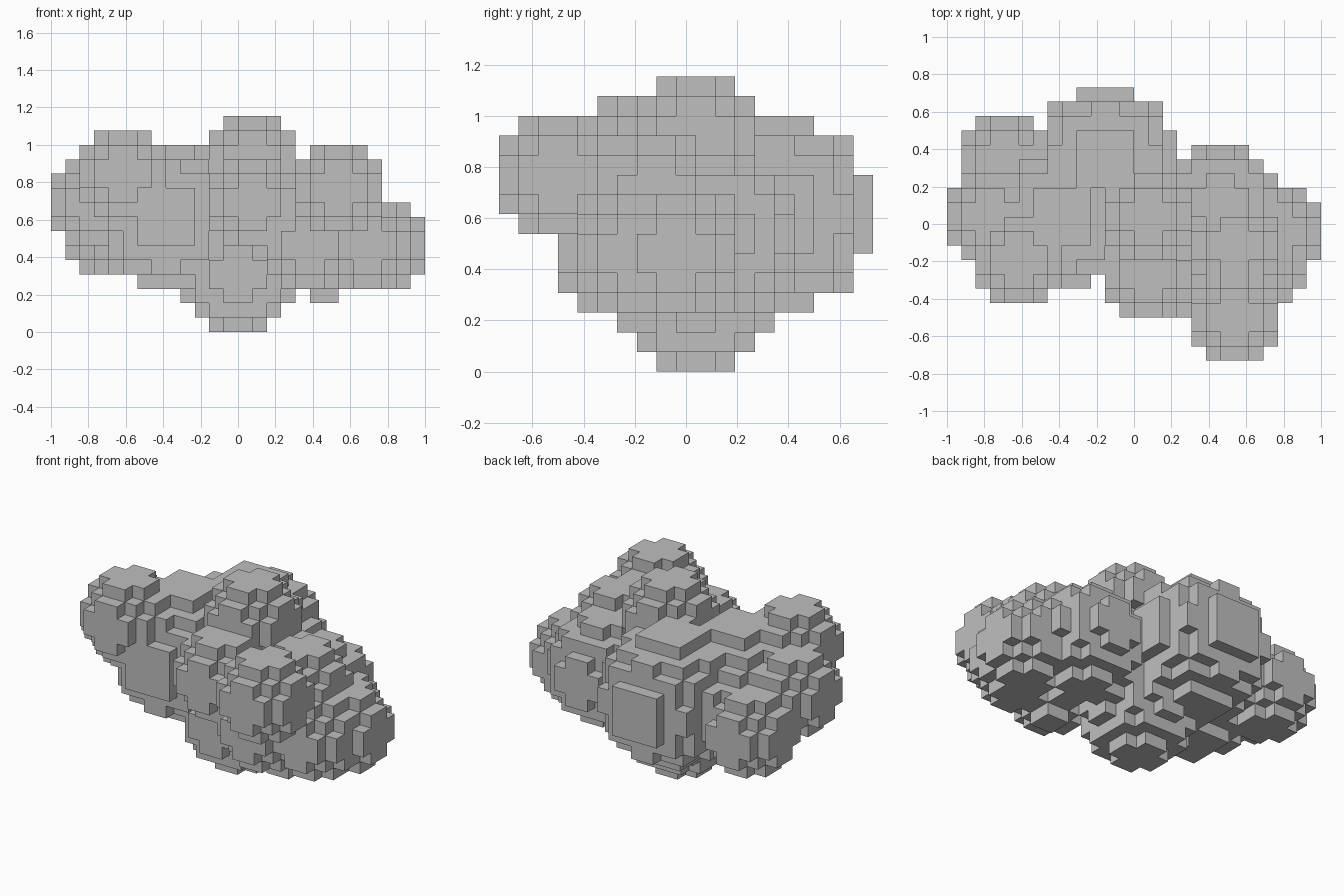
import bpy, bmesh, math
from mathutils import Vector

if "Cube" in bpy.data.objects:
    bpy.data.objects.remove(bpy.data.objects["Cube"], do_unlink=True)

U = 1 / 13                      # edge of one block
ORIGIN = Vector((13, 9.5, 0))   # grid point that sits at the world origin

# Round lumps on the block grid: centre (x, y, z) and radius
LUMPS = [
    # large body lumps
    (11, 14, 8, 5), (8, 10, 8, 5),
    # underside and right flank
    (13, 10, 4, 4), (19, 11, 7, 4),
    # high side lump and outer side lumps
    (5, 7, 11, 3), (3, 10, 9, 3), (4, 14, 7, 3),
    # crown and front lumps
    (14, 10, 12, 3), (14, 6, 9, 3), (20, 3, 10, 3), (20, 8, 9, 3), (18, 6, 6, 3),
    # low outer lumps
    (23, 9, 6, 3), (22, 7, 6, 3),
    # small nub below
    (19, 7, 4, 2),
]


def lump_cells(cx, cy, cz, r):
    """Blocks whose centres lie inside a sphere."""
    span = range(-r, r)
    return {(cx + i, cy + j, cz + k) for i in span for j in span for k in span
            if (i + .5) ** 2 + (j + .5) ** 2 + (k + .5) ** 2 <= r * r}


# Merge all lumps into one set of blocks
cells = set()
for lump in LUMPS:
    cells |= lump_cells(*lump)

# Skin: one square for each block side that touches empty space
bm = bmesh.new()
corners = {}


def corner(p):
    if p not in corners:
        corners[p] = bm.verts.new((Vector(p) - ORIGIN) * U)
    return corners[p]


for c in sorted(cells):
    for axis in range(3):
        for side in (0, 1):
            n = list(c)
            n[axis] += 2 * side - 1
            if tuple(n) in cells:
                continue
            a, b = (axis + 1) % 3, (axis + 2) % 3
            loop = []
            for da, db in ((0, 0), (1, 0), (1, 1), (0, 1)):
                p = list(c)
                p[axis] += side
                p[a] += da
                p[b] += db
                loop.append(corner(tuple(p)))
            bm.faces.new(loop if side else loop[::-1])

mesh = bpy.data.meshes.new("blocky_cloud")
bm.to_mesh(mesh)
bm.free()
cloud = bpy.data.objects.new("blocky_cloud", mesh)
bpy.context.collection.objects.link(cloud)

# Plain grey
grey = bpy.data.materials.new("light_grey")
grey.use_nodes = True
colour = (0.52, 0.52, 0.52, 1)
grey.diffuse_color = colour
grey.node_tree.nodes["Principled BSDF"].inputs["Base Color"].default_value = colour
mesh.materials.append(grey)
